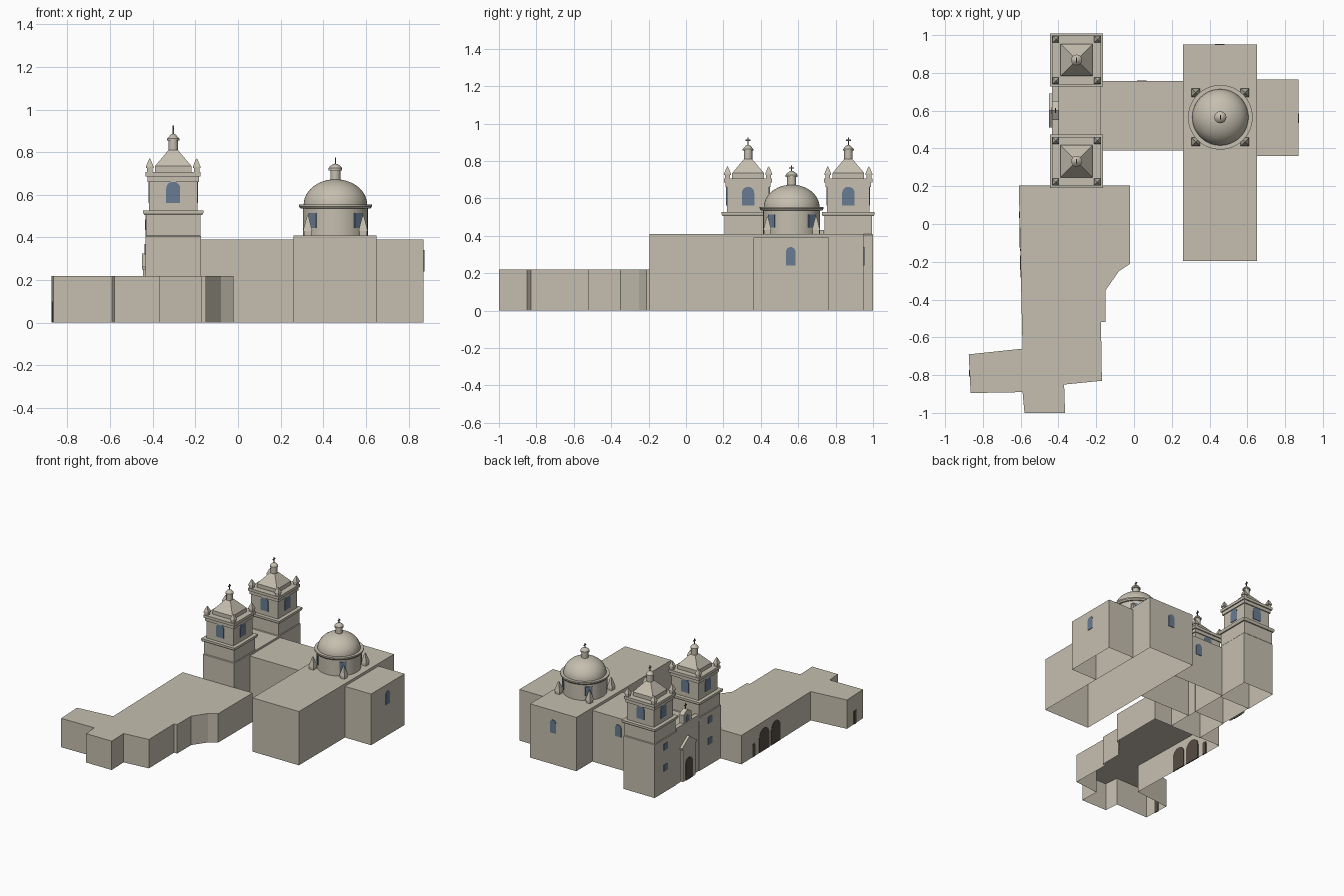
import bpy, bmesh, math
from mathutils import Vector

old = bpy.data.objects.get("Cube")
if old:
    bpy.data.objects.remove(old, do_unlink=True)


def material(name, r, g, b):
    m = bpy.data.materials.new(name)
    m.use_nodes = True
    m.diffuse_color = (r, g, b, 1)
    m.node_tree.nodes["Principled BSDF"].inputs["Base Color"].default_value = (r, g, b, 1)
    return m


STONE = material("stone", 0.56, 0.52, 0.43)
GLASS = material("window_blue", 0.14, 0.20, 0.29)
DOOR = material("dark_wood", 0.09, 0.07, 0.055)
IRON = material("iron", 0.12, 0.11, 0.10)


def finish(name, bm, mat, smooth=False):
    bmesh.ops.recalc_face_normals(bm, faces=bm.faces)
    mesh = bpy.data.meshes.new(name)
    bm.to_mesh(mesh)
    bm.free()
    mesh.materials.append(mat)
    ob = bpy.data.objects.new(name, mesh)
    bpy.context.collection.objects.link(ob)
    if smooth:
        bpy.ops.object.select_all(action='DESELECT')
        ob.select_set(True)
        bpy.context.view_layer.objects.active = ob
        bpy.ops.object.shade_smooth_by_angle(angle=math.radians(35))
    return ob


def extrude(name, pts, vec, mat, caps=True):
    """Extrude a 3D outline along vec; without caps only the walls are made."""
    bm = bmesh.new()
    a = [bm.verts.new(p) for p in pts]
    b = [bm.verts.new(Vector(p) + Vector(vec)) for p in pts]
    n = len(pts)
    for i in range(n):
        j = (i + 1) % n
        bm.faces.new((a[i], a[j], b[j], b[i]))
    if caps:
        bm.faces.new(a)
        bm.faces.new(b)
    return finish(name, bm, mat)


def rect(x0, x1, y0, y1):
    return [(x0, y0), (x1, y0), (x1, y1), (x0, y1)]


def box(name, x0, x1, y0, y1, z0, z1, mat=STONE):
    return extrude(name, [(x, y, z0) for x, y in rect(x0, x1, y0, y1)], (0, 0, z1 - z0), mat)


def building(name, outline, top):
    """Hollow walls, open below, with a thin roof slab."""
    extrude(name + "_walls", [(x, y, 0) for x, y in outline], (0, 0, top - 0.008), STONE, False)
    extrude(name + "_roof", [(x, y, top - 0.008) for x, y in outline], (0, 0, 0.008), STONE)


def lathe(name, profile, x, y, segs=32, smooth=True, mat=STONE):
    """Turn (radius, z) points; four segments give a square of that half width."""
    bm = bmesh.new()
    grow, turn = (math.sqrt(2), math.pi / 4) if segs == 4 else (1, 0)
    rings = []
    for r, z in profile:
        angles = [turn + math.tau * i / segs for i in range(segs)]
        rings.append([bm.verts.new((x + r * grow * math.cos(t), y + r * grow * math.sin(t), z))
                      for t in angles])
    for a, b in zip(rings, rings[1:]):
        for i in range(segs):
            j = (i + 1) % segs
            bm.faces.new((a[i], a[j], b[j], b[i]))
    bmesh.ops.remove_doubles(bm, verts=bm.verts, dist=1e-5)
    return finish(name, bm, mat, smooth)


def plate(name, x, y, z, shape, angle, mat, depth=0.008):
    """Upright plate centred on a wall point, facing the given angle in degrees."""
    t = math.radians(angle)
    n, u = Vector((math.cos(t), math.sin(t), 0)), Vector((-math.sin(t), math.cos(t), 0))
    base = Vector((x, y, z)) - n * depth / 2
    return extrude(name, [base + u * p + Vector((0, 0, q)) for p, q in shape], n * depth, mat)


def arch(w, h):
    r = w / 2
    curve = [(r * math.cos(math.pi * i / 10), h - r + r * math.sin(math.pi * i / 10))
             for i in range(11)]
    return [(-r, 0), (r, 0)] + curve


def oblong(w, h):
    return [(-w / 2, 0), (w / 2, 0), (w / 2, h), (-w / 2, h)]


def cross(name, x, y, z, h):
    box(name + "_upright", x - 0.003, x + 0.003, y - 0.003, y + 0.003, z, z + h, IRON)
    box(name + "_arm", x - 0.003, x + 0.003, y - 0.013, y + 0.013, z + h * 0.6, z + h * 0.75, IRON)


# Main church volumes
building("nave", rect(-0.175, 0.26, 0.39, 0.757), 0.39)
building("transept", rect(0.26, 0.65, -0.195, 0.95), 0.41)
building("apse", rect(0.65, 0.87, 0.36, 0.765), 0.39)
building("facade_block", rect(-0.43, -0.175, 0.463, 0.737), 0.405)

# Low side wing
building("side_wing", [(-0.61, 0.205), (-0.02, 0.205), (-0.02, -0.21), (-0.08, -0.25),
                       (-0.15, -0.35), (-0.15, -0.52), (-0.175, -0.52), (-0.17, -0.83),
                       (-0.37, -0.85), (-0.365, -1), (-0.58, -1), (-0.59, -0.89),
                       (-0.865, -0.895), (-0.875, -0.69), (-0.59, -0.66)], 0.22)
for y, w, h in ((0.05, 0.035, 0.1), (-0.08, 0.125, 0.17), (-0.225, 0.115, 0.17)):
    plate("wing_door", -0.608 + (0.2 - y) * 0.022, y, 0, arch(w, h), 180 + 1.3, DOOR)
plate("wing_end_door", -0.87, -0.79, 0, oblong(0.035, 0.1), 183, DOOR)

# Arched windows of the church
plate("apse_window", 0.87, 0.56, 0.24, arch(0.05, 0.1), 0, GLASS)
plate("transept_window", 0.455, 0.95, 0.24, arch(0.05, 0.1), 90, GLASS)
plate("nave_window", 0.04, 0.757, 0.25, arch(0.05, 0.09), 90, GLASS)

# Twin towers
TX = -0.304
for side, ty in (("front", 0.332), ("back", 0.868)):
    name = side + "_tower"
    lathe(name + "_base", [(0.131, 0), (0.131, 0.405), (0.127, 0.41), (0.127, 0.505)],
          TX, ty, 4, False)
    lathe(name + "_cornice", [(0.12, 0.505), (0.136, 0.505), (0.141, 0.515), (0.141, 0.527),
                              (0.11, 0.527)], TX, ty, 4, False)
    lathe(name + "_belfry", [(0.113, 0.525), (0.113, 0.665)], TX, ty, 4, False)
    lathe(name + "_upper_cornice", [(0.11, 0.66), (0.121, 0.66), (0.121, 0.685), (0.129, 0.685),
                                    (0.129, 0.706), (0.08, 0.706)], TX, ty, 4, False)
    lathe(name + "_roof", [(0.085, 0.705), (0.085, 0.735), (0.022, 0.81), (0, 0.81)],
          TX, ty, 4, False)
    lathe(name + "_lantern", [(0.023, 0.805), (0.023, 0.855), (0.029, 0.855), (0.029, 0.863),
                              (0.012, 0.882), (0, 0.888)], TX, ty, 12)
    cross(name + "_cross", TX, ty, 0.88, 0.046)
    for angle in range(0, 360, 90):
        t = math.radians(angle)
        plate(name + "_belfry_window", TX + 0.113 * math.cos(t), ty + 0.113 * math.sin(t),
              0.562, arch(0.066, 0.1), angle, GLASS)
    for sx in (-1, 1):
        for sy in (-1, 1):
            lathe(name + "_pinnacle", [(0.013, 0.7), (0.013, 0.725), (0.018, 0.725),
                                       (0.018, 0.732), (0.006, 0.762), (0, 0.772)],
                  TX + sx * 0.11, ty + sy * 0.11, 4, False)
    for z in (0.16, 0.32):
        plate(name + "_facade_window", TX - 0.131, ty, z, oblong(0.045, 0.05), 180, GLASS)

# Entrance front between the towers
FY = 0.6
box("facade_parapet", -0.434, -0.4, 0.463, 0.737, 0.38, 0.43)
plate("portal", -0.438, FY, 0, oblong(0.15, 0.25), 180, STONE, 0.016)
plate("portal_pediment", -0.441, FY, 0.25, [(-0.09, 0), (0.09, 0), (0.09, 0.012), (0, 0.075),
                                            (-0.09, 0.012)], 180, STONE, 0.02)
plate("portal_door", -0.446, FY, 0, arch(0.085, 0.165), 180, DOOR)
plate("bell_gable", -0.415, FY, 0.42, oblong(0.09, 0.075), 180, STONE, 0.036)
plate("bell_gable_top", -0.415, FY, 0.495, [(-0.05, 0), (0.05, 0), (0, 0.03)], 180, STONE, 0.036)
plate("bell_gable_opening", -0.433, FY, 0.435, arch(0.035, 0.05), 180, GLASS)
cross("bell_gable_cross", -0.415, FY, 0.52, 0.045)

# Dome over the crossing
DX, DY = 0.457, 0.565
lathe("dome_drum", [(0.152, 0.4), (0.152, 0.545)], DX, DY, 48)
lathe("dome_cornice", [(0.15, 0.535), (0.163, 0.535), (0.171, 0.545), (0.171, 0.555),
                       (0.14, 0.555)], DX, DY, 48)
lathe("dome_shell", [(0.149 * math.cos(math.pi * i / 24), 0.553 + 0.12 * math.sin(math.pi * i / 24))
                     for i in range(13)], DX, DY, 48)
lathe("dome_lantern", [(0.024, 0.66), (0.024, 0.715), (0.032, 0.715), (0.032, 0.725),
                       (0.024, 0.735), (0.01, 0.745), (0, 0.746)], DX, DY, 16)
cross("dome_cross", DX, DY, 0.74, 0.035)
for angle in range(45, 360, 90):
    t = math.radians(angle)
    c, s = math.cos(t), math.sin(t)
    plate("drum_window", DX + 0.151 * c, DY + 0.151 * s, 0.445, oblong(0.05, 0.07), angle, GLASS)
    lathe("roof_pinnacle", [(0.018, 0.405), (0.018, 0.43), (0.022, 0.43), (0.005, 0.495), (0, 0.505)],
          DX + 0.184 * c, DY + 0.184 * s, 4, False)
